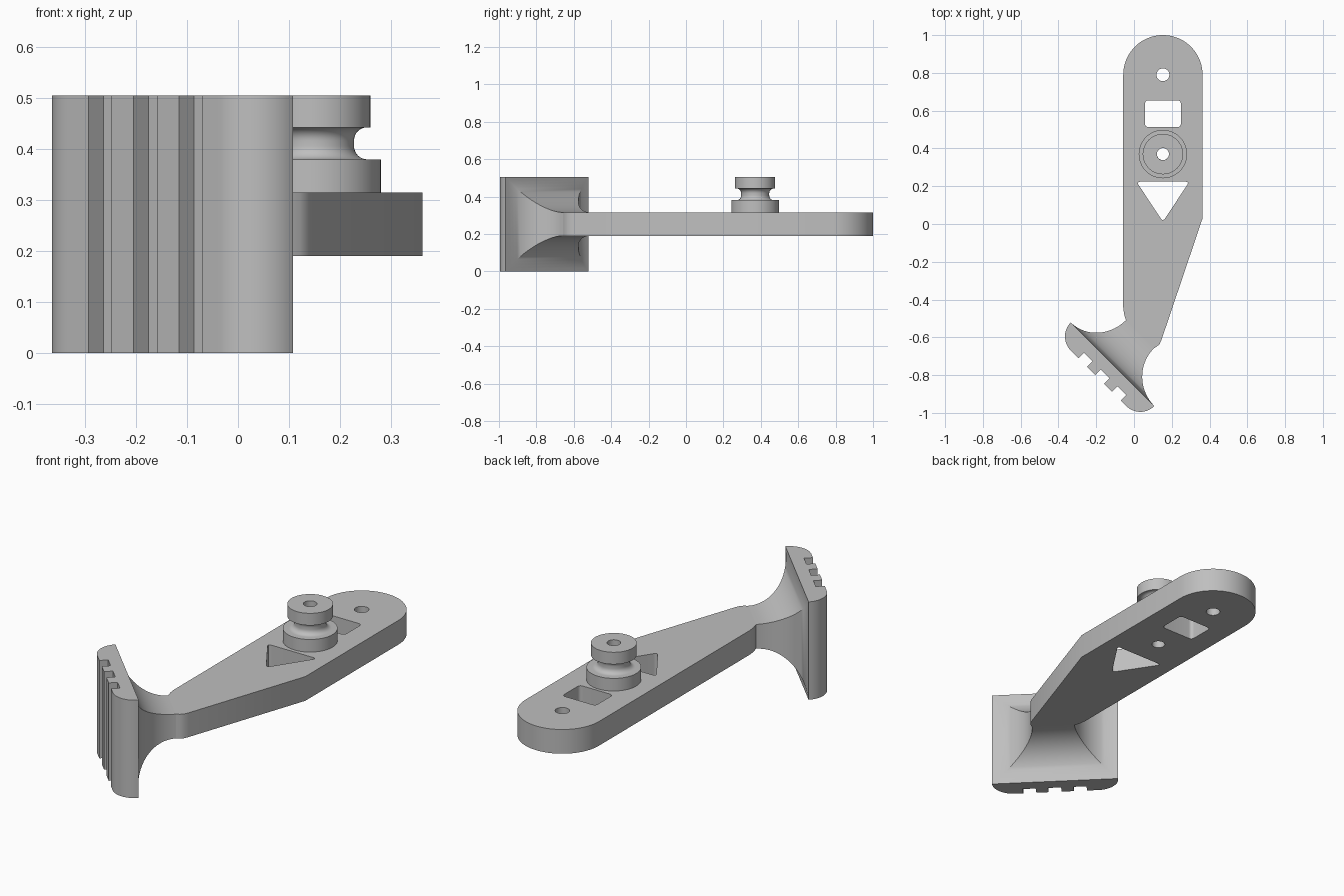
import bpy, bmesh
from math import sin, cos, pi, radians
from mathutils import Vector

if "Cube" in bpy.data.objects:
    bpy.data.objects.remove(bpy.data.objects["Cube"])

grey = bpy.data.materials.new("plain grey")
grey.use_nodes = True
colour = (0.52, 0.52, 0.52, 1)
grey.diffuse_color = colour
grey.node_tree.nodes["Principled BSDF"].inputs["Base Color"].default_value = colour

HEIGHT = 0.505                       # pad and post height
ARM_LOW, ARM_TOP = 0.19, 0.315
AXIS = 0.153                         # x of the holes and post
PAD = Vector((-0.1135, -0.7425))     # middle of the pad's back face
ALONG = Vector((1, -1)).normalized()
INTO = Vector((1, 1)).normalized()   # from the pad towards the arm


def place(s, u):
    """Pad coordinates to plan coordinates."""
    return PAD + ALONG * s + INTO * u


def arc(cx, cy, r, start, end, n):
    return [(cx + r * cos(radians(start + (end - start) * i / n)),
             cy + r * sin(radians(start + (end - start) * i / n))) for i in range(n + 1)]


def circle(cx, cy, r, n=32):
    return arc(cx, cy, r, 0, 360, n)[:-1]


def rounded(points, d, n=6):
    """Polygon with its corners softened over distance d."""
    pts = [Vector(p) for p in points]
    out = []
    for i, p in enumerate(pts):
        a = p + (pts[i - 1] - p).normalized() * d
        b = p + (pts[(i + 1) % len(pts)] - p).normalized() * d
        for k in range(n + 1):
            t = k / n
            out.append(a * (1 - t) ** 2 + p * 2 * t * (1 - t) + b * t * t)
    return out


def finish(obj, angle=30):
    obj.data.materials.clear()
    obj.data.materials.append(grey)
    bm = bmesh.new()
    bm.from_mesh(obj.data)
    bmesh.ops.remove_doubles(bm, verts=bm.verts, dist=0.0002)
    bmesh.ops.recalc_face_normals(bm, faces=bm.faces)
    bm.to_mesh(obj.data)
    bm.free()
    bpy.ops.object.select_all(action='DESELECT')
    obj.select_set(True)
    bpy.context.view_layer.objects.active = obj
    bpy.ops.object.shade_smooth_by_angle(angle=radians(angle))


def prism(name, loops, z0, z1):
    """Upright solid from an outline followed by hole outlines."""
    curve = bpy.data.curves.new(name, 'CURVE')
    curve.dimensions, curve.fill_mode = '2D', 'BOTH'
    curve.extrude = (z1 - z0) / 2
    for loop in loops:
        spline = curve.splines.new('POLY')
        spline.points.add(len(loop) - 1)
        for point, (x, y) in zip(spline.points, loop):
            point.co = (x, y, 0, 1)
        spline.use_cyclic_u = True
    obj = bpy.data.objects.new(name, curve)
    bpy.context.collection.objects.link(obj)
    bpy.ops.object.select_all(action='DESELECT')
    obj.select_set(True)
    bpy.context.view_layer.objects.active = obj
    bpy.ops.object.convert(target='MESH')
    obj = bpy.context.object
    for v in obj.data.vertices:
        v.co.z += (z0 + z1) / 2
    finish(obj)


def mesh_object(name, rings, closed_rows):
    """Skin a list of rings with quads."""
    bm = bmesh.new()
    rows = [[bm.verts.new(p) for p in ring] for ring in rings]
    pairs = list(zip(rows, rows[1:]))
    if closed_rows:
        pairs.append((rows[-1], rows[0]))
    for a, b in pairs:
        for i in range(len(a)):
            j = (i + 1) % len(a)
            bm.faces.new((a[i], a[j], b[j], b[i]))
    mesh = bpy.data.meshes.new(name)
    bm.to_mesh(mesh)
    bm.free()
    obj = bpy.data.objects.new(name, mesh)
    bpy.context.collection.objects.link(obj)
    finish(obj)


# Grooved pad with rounded ends
T, HALF = 0.105, 0.313
CORE = HALF - T
outline = arc(-CORE, 0, T, 180, 270, 14)
for mid in (-0.118, 0.008, 0.134):
    a, b = mid - 0.0325, mid + 0.0325
    outline += [(a, -T), (a, -T + 0.042), (b, -T + 0.042), (b, -T)]
outline += arc(CORE, 0, T, 270, 360, 14)
prism("grooved_pad", [[place(s, u) for s, u in outline]], 0, HEIGHT)

# Flared neck between pad and arm
NECK, SHIFT, REACH = 0.105, -0.01, 0.215
mid_z, half_z = (ARM_LOW + ARM_TOP) / 2, (ARM_TOP - ARM_LOW) / 2
rings = []
for i in range(19):
    angle = pi / 2 * i / 18
    grow = 1 - cos(angle)
    u = REACH * (1 - sin(angle))
    hs = NECK + (HALF - NECK) * grow
    hz = half_z + (HEIGHT / 2 - half_z) * grow
    off = SHIFT * (1 - grow)
    rings.append([(*place(off + a * hs, u), mid_z + b * hz)
                  for a, b in ((-1, -1), (1, -1), (1, 1), (-1, 1))])
mesh_object("flared_neck", rings, False)

# Flat arm with a round end and cut-outs
left_neck, right_neck = place(SHIFT - NECK, REACH), place(SHIFT + NECK, REACH)
arm = [left_neck, right_neck, (0.122, -0.648), (0.136, -0.635), (0.146, -0.612), (0.363, 0.03)]
arm += arc(AXIS, 0.79, 0.21, 0, 180, 40)
arm += [(-0.057, -0.44), (-0.053, -0.475)]
holes = [
    circle(AXIS, 0.79, 0.034),
    circle(AXIS, 0.37, 0.032),
    rounded([(0.058, 0.513), (0.248, 0.513), (0.248, 0.655), (0.058, 0.655)], 0.02),
    rounded([(0.013, 0.224), (0.293, 0.224), (AXIS, 0.012)], 0.022),
]
prism("arm", [arm] + holes, ARM_LOW, ARM_TOP)

# Turned post with a waist and a through hole
F = 0.026
profile = [(0.032, ARM_TOP), (0.128, ARM_TOP), (0.128, 0.38)]
profile += arc(0.075 + F, 0.38 + F, F, 270, 180, 8)
profile += arc(0.075 + F, 0.443 - F, F, 180, 90, 8)
profile += [(0.107, 0.443), (0.107, HEIGHT), (0.032, HEIGHT)]
rings = [[(AXIS + x, 0.37 + y, z) for x, y in circle(0, 0, r, 48)] for r, z in profile]
mesh_object("post", rings, True)
